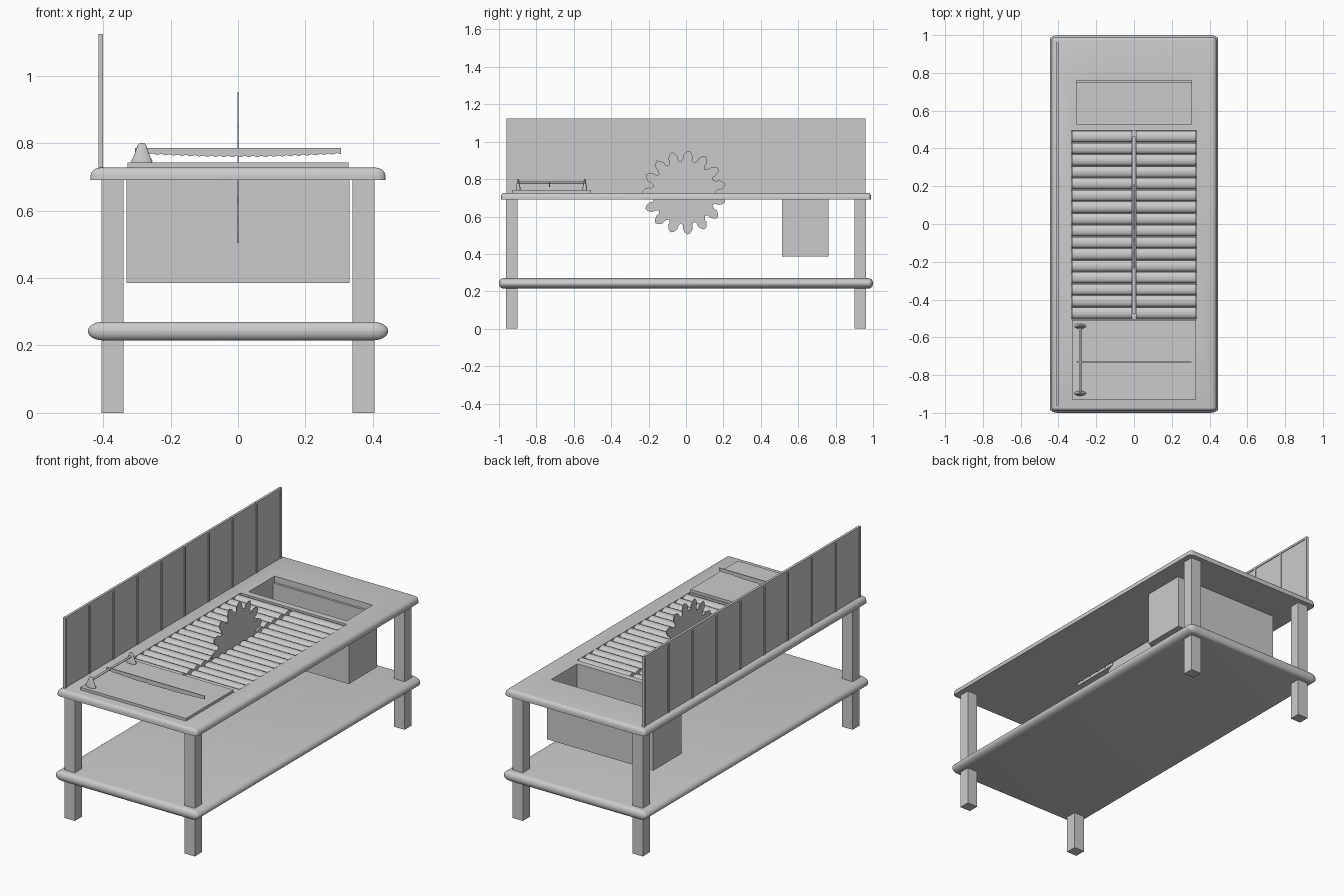
import bpy, bmesh, math
from mathutils import Matrix, Vector

if "Cube" in bpy.data.objects:
    bpy.data.objects.remove(bpy.data.objects["Cube"], do_unlink=True)

grey = bpy.data.materials.new("plain_grey")
grey.use_nodes = True
COLOUR = (0.6, 0.6, 0.6, 1)
grey.diffuse_color = COLOUR
grey.node_tree.nodes["Principled BSDF"].inputs["Base Color"].default_value = COLOUR


def finish(name, bm, smooth=False):
    bmesh.ops.recalc_face_normals(bm, faces=bm.faces)
    mesh = bpy.data.meshes.new(name)
    bm.to_mesh(mesh)
    bm.free()
    mesh.materials.append(grey)
    ob = bpy.data.objects.new(name, mesh)
    bpy.context.collection.objects.link(ob)
    if smooth:
        bpy.ops.object.select_all(action="DESELECT")
        ob.select_set(True)
        bpy.context.view_layer.objects.active = ob
        bpy.ops.object.shade_smooth_by_angle(angle=math.radians(35))
    return ob


def add_box(bm, x, y, z):
    """Box from (low, high) ranges on each axis."""
    ranges = (x, y, z)
    size = [b - a for a, b in ranges]
    mid = Vector([(a + b) / 2 for a, b in ranges])
    bmesh.ops.create_cube(bm, size=1, matrix=Matrix.Translation(mid) @ Matrix.Diagonal((*size, 1)))


def box(name, x, y, z):
    bm = bmesh.new()
    add_box(bm, x, y, z)
    return finish(name, bm)


def rounded_slab(name, half, z, radii, flat_bottom=False):
    """Slab with elliptical edges: bevelled in scaled space, then stretched."""
    bm = bmesh.new()
    hx, hy, hz = half[0] / radii[0], half[1] / radii[1], (z[1] - z[0]) / 2 / radii[2]
    add_box(bm, (-hx, hx), (-hy, hy), (-hz, hz))
    edges = [e for e in bm.edges
             if not (flat_bottom and all(v.co.z < 0 for v in e.verts))]
    bmesh.ops.bevel(bm, geom=edges, offset=1, offset_type="OFFSET", segments=6,
                    profile=0.5, affect="EDGES", clamp_overlap=True)
    bmesh.ops.scale(bm, vec=radii, verts=bm.verts)
    bmesh.ops.translate(bm, vec=(0, 0, (z[0] + z[1]) / 2), verts=bm.verts)
    return finish(name, bm, smooth=True)


def cut(ob, *cutters):
    """Subtract the cutters, bake the result and remove them."""
    for cutter in cutters:
        cutter.hide_render = True
        mod = ob.modifiers.new("cut", "BOOLEAN")
        mod.operation, mod.solver, mod.object = "DIFFERENCE", "EXACT", cutter
    bpy.context.view_layer.update()
    baked = bpy.data.meshes.new_from_object(ob.evaluated_get(bpy.context.evaluated_depsgraph_get()))
    ob.modifiers.clear()
    ob.data = baked
    for cutter in cutters:
        bpy.data.objects.remove(cutter, do_unlink=True)


def plate(name, points, thickness, axis):
    """Thin plate from a 2D outline; axis is the direction of its thickness."""
    bm = bmesh.new()
    place = (lambda a, b: (-thickness / 2, a, b)) if axis == "x" else (lambda a, b: (a, -thickness / 2, b))
    face = bm.faces.new([bm.verts.new(place(a, b)) for a, b in points])
    new = bmesh.ops.extrude_face_region(bm, geom=[face])["geom"]
    push = (thickness, 0, 0) if axis == "x" else (0, thickness, 0)
    bmesh.ops.translate(bm, vec=push, verts=[g for g in new if isinstance(g, bmesh.types.BMVert)])
    return finish(name, bm)


# Table top with roller pocket, blade slot and bin opening
TOP = 0.727
table = rounded_slab("table_top", (0.437, 0.99), (0.69, TOP), (0.028, 0.018, 0.025), True)
cut(table,
    box("pocket_cutter", (-0.33, 0.33), (-0.502, 0.494), (0.702, 0.8)),
    box("slot_cutter", (-0.009, 0.009), (-0.475, 0.46), (0.6, 0.8)),
    box("opening_cutter", (-0.305, 0.305), (0.53, 0.76), (0.6, 0.8)))

# Lower shelf and legs
rounded_slab("lower_shelf", (0.445, 1.0), (0.215, 0.27), (0.045, 0.022, 0.0272))
for sx, side in ((1, "left"), (-1, "right")):
    for sy, end in ((-1, "front"), (1, "back")):
        box(f"{end}_{side}_leg", sorted((sx * 0.34, sx * 0.405)),
            sorted((sy * 0.9, sy * 0.962)), (0, 0.692))

# Rollers, split by the blade slot
bm = bmesh.new()
COUNT = 16
PITCH = 0.996 / COUNT
for i in range(COUNT):
    y = -0.502 + PITCH * (i + 0.5)
    for sx in (-1, 1):
        m = (Matrix.Translation((sx * 0.1695, y, 0.709)) @ Matrix.Diagonal((1, 1, 0.62, 1))
             @ Matrix.Rotation(math.pi / 2, 4, "Y"))
        bmesh.ops.create_cone(bm, cap_ends=True, segments=24, radius1=0.029, radius2=0.029,
                              depth=0.319, matrix=m)
finish("rollers", bm, smooth=True)

# Waste bin under the opening
bin_box = box("waste_bin", (-0.33, 0.33), (0.512, 0.762), (0.385, 0.692))
cut(bin_box, box("bin_cutter", (-0.305, 0.305), (0.53, 0.748), (0.4, 0.8)))

# Circular blade with leaf-shaped teeth
TEETH = 15
outline = []
tooth_shape = ((0.0, 0.165), (0.18, 0.182), (0.2, 0.2), (0.38, 0.218), (0.55, 0.225),
               (0.72, 0.212), (0.84, 0.19), (0.82, 0.176))
for i in range(TEETH):
    for t, r in tooth_shape:
        a = -math.tau * (i + t) / TEETH
        outline.append((r * math.cos(a), r * math.sin(a)))
blade = plate("circular_blade", outline, 0.004, "x")
blade.location = (0, -0.01, 0.728)

# Raised work plate
box("work_plate", (-0.328, 0.328), (-0.93, -0.508), (0.72, 0.742))

# Hinged cutting strip with a toothed, bowed lower edge
STEPS = 48
edge = []
for i in range(STEPS + 1):
    u = i / STEPS
    bow = 0.767 - 0.009 * math.sin(math.pi * u)
    edge.append((-0.29 + 0.595 * u, bow + (0.004 if i % 2 else 0)))
strip = plate("cutting_strip", [(0.305, 0.786), (-0.305, 0.786), (-0.305, 0.77)] + edge, 0.004, "y")
strip.location.y = -0.73

# Pivot posts: bulged cones, flattened along y
profile = ((0.0, 0.738), (0.03, 0.738), (0.031, 0.748), (0.026, 0.757), (0.019, 0.775),
           (0.013, 0.793), (0.007, 0.8), (0.0, 0.801))
for y, end in ((-0.897, "front"), (-0.541, "back")):
    bm = bmesh.new()
    verts = [bm.verts.new((r, 0, z)) for r, z in profile]
    edges = [bm.edges.new(pair) for pair in zip(verts, verts[1:])]
    bmesh.ops.spin(bm, geom=verts + edges, axis=(0, 0, 1), cent=(0, 0, 0),
                   angle=math.tau, steps=24)
    bmesh.ops.remove_doubles(bm, verts=bm.verts, dist=0.0001)
    bmesh.ops.scale(bm, vec=(1, 0.42, 1), verts=bm.verts)
    bmesh.ops.translate(bm, vec=(-0.285, y, 0), verts=bm.verts)
    finish(f"{end}_pivot_post", bm, smooth=True)

# Pivot rod
bm = bmesh.new()
bmesh.ops.create_cone(bm, cap_ends=True, segments=16, radius1=0.006, radius2=0.006, depth=0.356,
                      matrix=Matrix.Translation((-0.285, -0.719, 0.78)) @ Matrix.Rotation(math.pi / 2, 4, "X"))
finish("pivot_rod", bm, smooth=True)

# Side fence: thin panel in a frame with upright battens
box("fence_panel", (-0.41, -0.404), (-0.955, 0.955), (0.72, 1.115))
bm = bmesh.new()
PANELS = 9
for i in range(PANELS + 1):
    y = -0.954 + 1.908 * i / PANELS
    add_box(bm, (-0.414, -0.4), (y - 0.006, y + 0.006), (0.722, 1.123))
add_box(bm, (-0.4139, -0.4001), (-0.96, 0.96), (1.111, 1.1229))
finish("fence_frame", bm)
